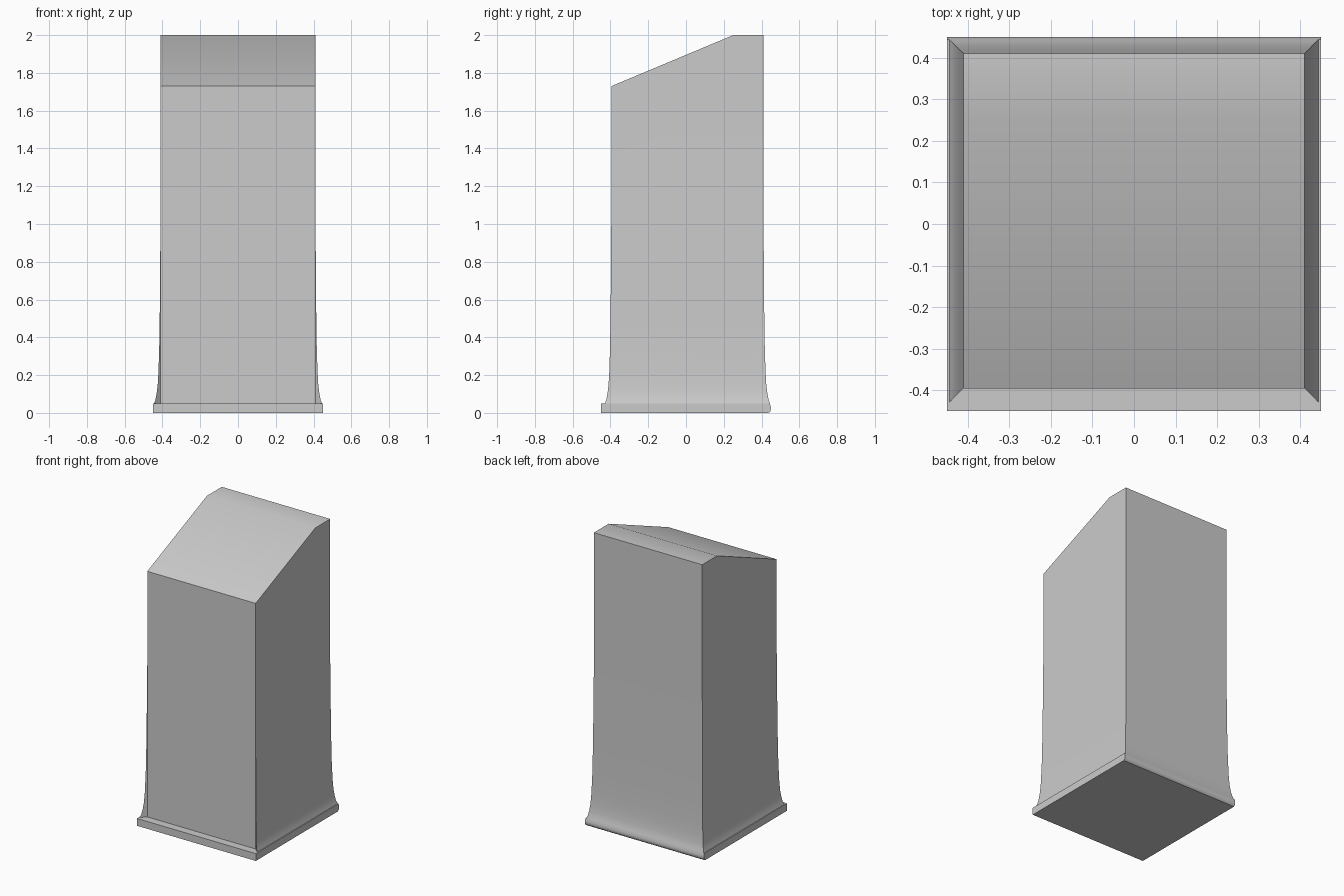
import bpy, bmesh

if "Cube" in bpy.data.objects:
    bpy.data.objects.remove(bpy.data.objects["Cube"])

W, FRONT, BACK, RIDGE = 0.41, -0.395, 0.41, 0.25   # body half width and depths


def finish(name, bm):
    bmesh.ops.remove_doubles(bm, verts=bm.verts, dist=0.0002)
    bmesh.ops.recalc_face_normals(bm, faces=bm.faces)
    mesh = bpy.data.meshes.new(name)
    bm.to_mesh(mesh)
    bm.free()
    ob = bpy.data.objects.new(name, mesh)
    bpy.context.collection.objects.link(ob)
    bpy.ops.object.select_all(action='DESELECT')
    ob.select_set(True)
    bpy.context.view_layer.objects.active = ob
    bpy.ops.object.shade_smooth_by_angle(angle=0.6)
    return ob


# Body: flat front panel, sides and back flare out towards the foot
def ring(bm, d, zlow, zhigh):
    w, f, b = W + d, FRONT - d, BACK + d
    pts = [(-W, FRONT), (W, FRONT), (w, f), (w, RIDGE),
           (w, b), (-w, b), (-w, RIDGE), (-w, f)]
    return [bm.verts.new((x, y, zhigh if y > 0 else zlow)) for x, y in pts]


bm = bmesh.new()
flare = [(0.05, 0.034), (0.07, 0.027), (0.10, 0.021), (0.15, 0.015),
         (0.22, 0.011), (0.35, 0.007), (0.55, 0.004), (0.80, 0.002), (1.10, 0.0)]
rings = [ring(bm, d, z, z) for z, d in flare] + [ring(bm, 0, 1.73, 2.0)]
for lo, hi in zip(rings, rings[1:]):
    for i in range(8):
        j = (i + 1) % 8
        bm.faces.new((lo[i], lo[j], hi[j], hi[i]))
top = rings[-1]
bm.faces.new([top[i] for i in (0, 1, 2, 3, 6, 7)])   # sloping face
bm.faces.new(top[3:7])                               # flat top strip
finish("kiosk_body", bm)

# Base slab: square front edge, rounded back edge
bm = bmesh.new()
profile = [(-0.45, 0), (0.437, 0), (0.446, 0.008), (0.45, 0.022),
           (0.448, 0.036), (0.444, 0.05), (-0.45, 0.05)]
face = bm.faces.new([bm.verts.new((-0.45, y, z)) for y, z in profile])
new = bmesh.ops.extrude_face_region(bm, geom=[face])["geom"]
bmesh.ops.translate(bm, vec=(0.9, 0, 0),
                    verts=[g for g in new if isinstance(g, bmesh.types.BMVert)])
if not face.is_valid or len(bm.faces) < 9:
    bm.faces.new([v for v in bm.verts if v.co.x < 0])
finish("base_slab", bm)
